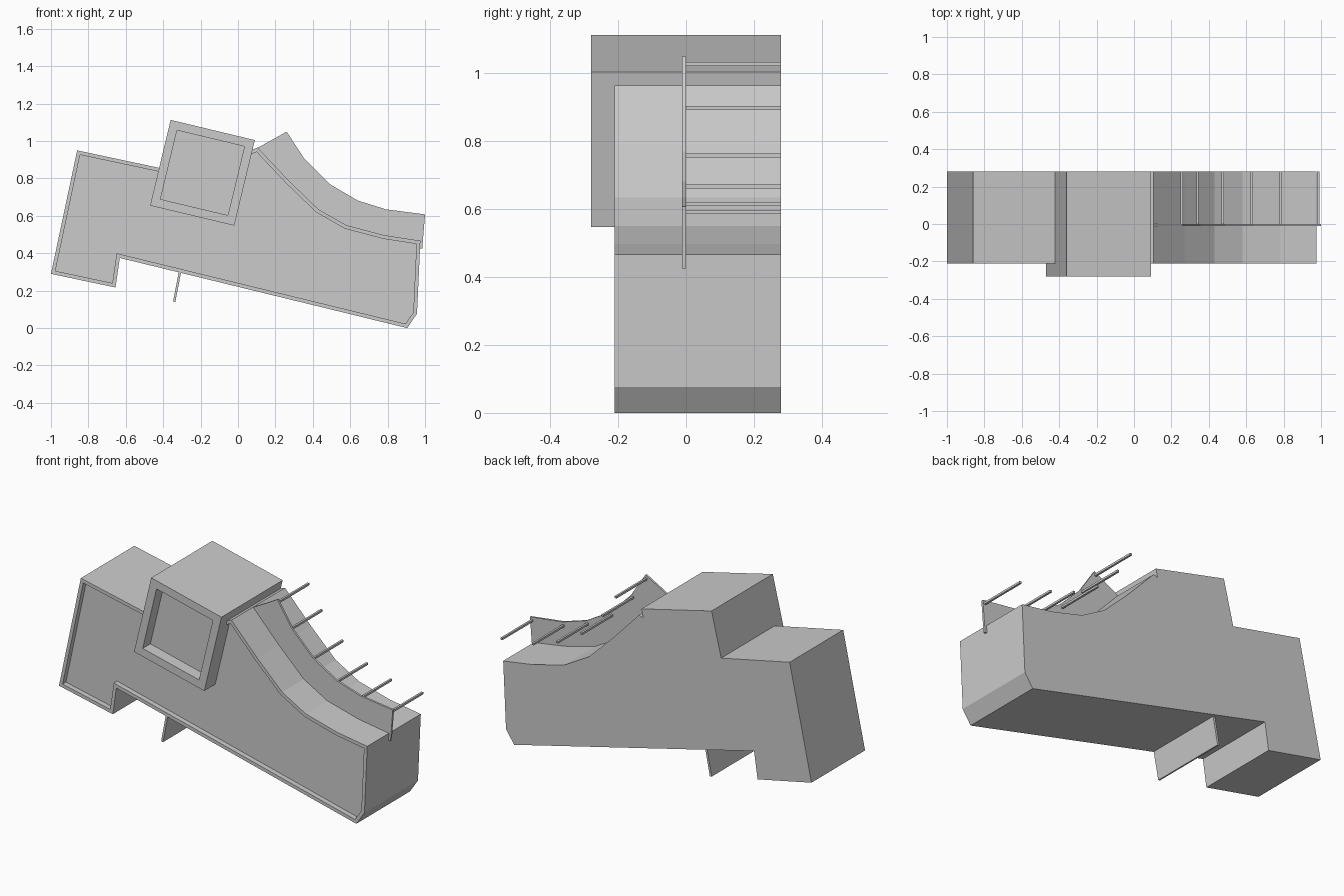
import bpy, bmesh
from mathutils import Vector

if "Cube" in bpy.data.objects:
    bpy.data.objects.remove(bpy.data.objects["Cube"])


def extrude_profile(name, pts, y0, y1, rim=0, depth=0):
    """Extrude an x-z outline from y0 to y1; optionally recess the front inside a rim."""
    bm = bmesh.new()
    face = bm.faces.new([bm.verts.new((x, y0, z)) for x, z in pts])
    back = bmesh.ops.extrude_face_region(bm, geom=[face], use_keep_orig=True)
    bmesh.ops.translate(bm, vec=(0, y1 - y0, 0),
                        verts=[g for g in back["geom"] if isinstance(g, bmesh.types.BMVert)])
    bmesh.ops.recalc_face_normals(bm, faces=bm.faces[:])
    if rim:
        front = [f for f in bm.faces if all(abs(v.co.y - y0) < 1e-5 for v in f.verts)]
        bmesh.ops.inset_region(bm, faces=front, thickness=rim, use_even_offset=True)
        panel = bmesh.ops.extrude_discrete_faces(bm, faces=front)["faces"]
        bmesh.ops.translate(bm, vec=(0, depth, 0), verts=panel[0].verts[:])
    me = bpy.data.meshes.new(name)
    bm.to_mesh(me)
    bm.free()
    ob = bpy.data.objects.new(name, me)
    bpy.context.collection.objects.link(ob)
    return ob


# Main body with scooped top and thin raised rim on the front
scoop = [(0.27, 0.79), (0.43, 0.635), (0.58, 0.55), (0.78, 0.497)]
body = ([(-1, 0.29), (-0.86, 0.95), (-0.40, 0.852), (0.06, 0.948), (0.105, 0.965)]
        + scoop
        + [(0.975, 0.467), (0.957, 0.077), (0.905, 0.0), (-0.632, 0.375), (-0.655, 0.217)])
extrude_profile("body", body, -0.21, 0.28, 0.02, 0.03)

# Tilted square box with recessed front window
box = [(-0.47, 0.655), (-0.36, 1.113), (0.09, 1.005), (-0.02, 0.548)]
extrude_profile("window_box", box, -0.28, 0.28, 0.046, 0.07)

# Thin curved fin standing on the scoop
fin_top = [(0.09, 0.955), (0.26, 1.05), (0.355, 0.905), (0.49, 0.77),
           (0.64, 0.682), (0.79, 0.635), (1.0, 0.608)]
fin_bottom = [(0.985, 0.425), (0.96, 0.425)] + [(x, z - 0.04) for x, z in reversed(scoop)]
extrude_profile("fin", fin_top + fin_bottom, -0.012, 0.0)

# Thin rods reaching from the fin to the back
for i, (x, z) in enumerate([(0.255, 1.028), (0.34, 0.898), (0.475, 0.758),
                            (0.63, 0.667), (0.785, 0.615), (0.985, 0.592)]):
    h = 0.006
    extrude_profile(f"rod_{i + 1}", [(x - h, z - h), (x - h, z + h), (x + h, z + h), (x + h, z - h)],
                    -0.004, 0.28)

# Thin flap hanging under the body
flap = [(-0.347, 0.143), (-0.315, 0.31), (-0.302, 0.31), (-0.335, 0.14)]
extrude_profile("lower_flap", flap, -0.208, 0.26)
